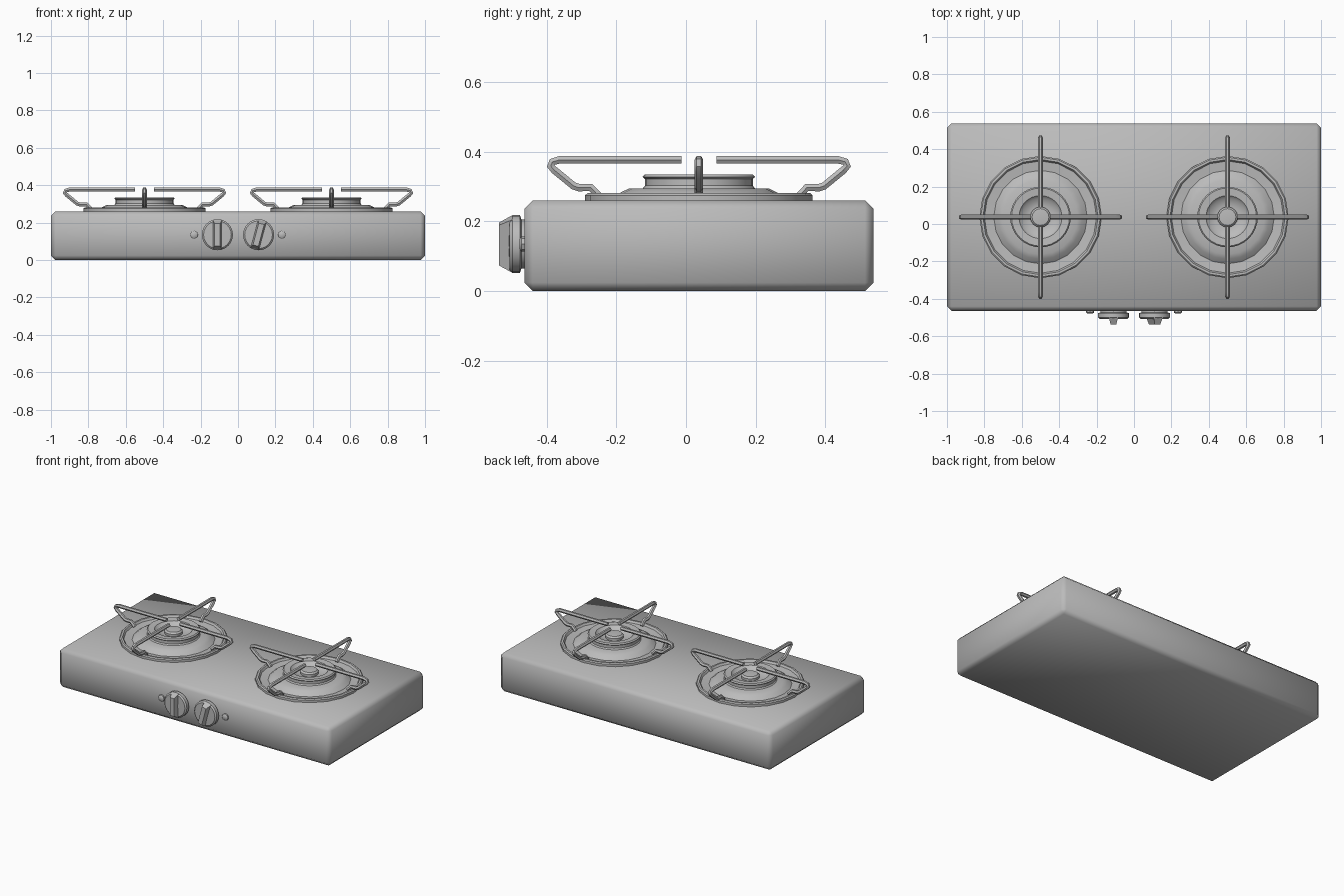
import bpy
import bmesh
from math import pi, sin, cos, radians
from mathutils import Matrix

if "Cube" in bpy.data.objects:
    bpy.data.objects.remove(bpy.data.objects["Cube"])

grey = bpy.data.materials.new("grey metal")
grey.use_nodes = True
colour = (0.5, 0.5, 0.5, 1)
grey.diffuse_color = colour
grey.node_tree.nodes["Principled BSDF"].inputs["Base Color"].default_value = colour


def finish(name, bm, matrix=Matrix(), angle=None):
    """Turn a bmesh into a shaded object."""
    bmesh.ops.recalc_face_normals(bm, faces=bm.faces)
    mesh = bpy.data.meshes.new(name)
    bm.to_mesh(mesh)
    bm.free()
    mesh.materials.append(grey)
    obj = bpy.data.objects.new(name, mesh)
    obj.matrix_world = matrix
    bpy.context.collection.objects.link(obj)
    bpy.ops.object.select_all(action='DESELECT')
    obj.select_set(True)
    bpy.context.view_layer.objects.active = obj
    if angle is None:
        bpy.ops.object.shade_smooth()
    else:
        bpy.ops.object.shade_smooth_by_angle(angle=radians(angle))
    return obj


def lathe(name, profile, sides, matrix, angle=35):
    """Spin a (radius, height) profile about z; radius 0 closes the end."""
    bm = bmesh.new()
    rings = []
    for r, z in profile:
        if r == 0:
            rings.append([bm.verts.new((0, 0, z))] * sides)
        else:
            rings.append([bm.verts.new((r * cos(2 * pi * i / sides),
                                        r * sin(2 * pi * i / sides), z))
                          for i in range(sides)])
    for low, high in zip(rings, rings[1:]):
        for i in range(sides):
            j = (i + 1) % sides
            corners = list(dict.fromkeys((low[i], low[j], high[j], high[i])))
            bm.faces.new(corners)
    return finish(name, bm, matrix, angle)


# Chamfered body, softly shaded all over
bm = bmesh.new()
bmesh.ops.create_cube(bm, size=1, matrix=Matrix.Translation((0, 0.037, 0.13))
                      @ Matrix.Diagonal((2, 1.003, 0.26, 1)))
bmesh.ops.bevel(bm, geom=bm.edges[:], offset=0.024, segments=1, affect='EDGES')
finish("body", bm)

# Burners: drip tray, flame ring, centre cap and four bent grate arms
TRAY = [(0.327, 0.255), (0.327, 0.275), (0.32, 0.281), (0.308, 0.281),
        (0.3, 0.268), (0.25, 0.263), (0.225, 0.283), (0.2, 0.295), (0.12, 0.295)]
RING = [(0.165, 0.29), (0.155, 0.303), (0.155, 0.322), (0.162, 0.328),
        (0.155, 0.335), (0.115, 0.332), (0.1, 0.315), (0.06, 0.305), (0, 0.305)]
CAP = [(0.055, 0.3), (0.055, 0.32), (0.045, 0.33), (0, 0.334)]
ARM = [(0.05, 0.377), (0.4, 0.377), (0.421, 0.371), (0.426, 0.359), (0.415, 0.347),
       (0.36, 0.302), (0.345, 0.297), (0.31, 0.297), (0.285, 0.27)]

for side, x in (("right", -0.5), ("left", 0.5)):
    place = Matrix.Translation((x, 0.037, 0))
    lathe(side + "_drip_tray", TRAY, 20, place)
    lathe(side + "_burner_ring", RING, 32, place)
    lathe(side + "_burner_cap", CAP, 16, place)
    for k in range(4):
        curve = bpy.data.curves.new(side + "_grate_arm", 'CURVE')
        curve.dimensions = '3D'
        curve.bevel_depth = 0.0125
        curve.bevel_resolution = 1
        curve.use_fill_caps = True
        curve.materials.append(grey)
        spline = curve.splines.new('POLY')
        spline.points.add(len(ARM) - 1)
        for point, (r, z) in zip(spline.points, ARM):
            point.co = (r, 0, z, 1)
        arm = bpy.data.objects.new(side + "_grate_arm", curve)
        arm.matrix_world = place @ Matrix.Rotation(k * pi / 2, 4, 'Z')
        bpy.context.collection.objects.link(arm)
        bpy.ops.object.select_all(action='DESELECT')
        arm.select_set(True)
        bpy.context.view_layer.objects.active = arm
        bpy.ops.object.convert(target='MESH')
        bpy.ops.object.shade_smooth_by_angle(angle=radians(50))

# Control knobs with tapered grips, and a small button beside each
KNOB = [(0.07, -0.01), (0.07, 0.008), (0.083, 0.012), (0.083, 0.034),
        (0.074, 0.042), (0, 0.044)]
BUTTON = [(0.022, -0.01), (0.022, 0.008), (0.015, 0.013), (0, 0.014)]

for side, s, turn in (("right", -1, 0), ("left", 1, 15)):
    front = Matrix.Translation((s * 0.11, -0.465, 0.135)) @ Matrix.Rotation(pi / 2, 4, 'X')
    lathe(side + "_knob", KNOB, 24, front)
    bm = bmesh.new()
    bmesh.ops.create_cube(bm, size=1, matrix=Matrix.Translation((0, 0, 0.053))
                          @ Matrix.Diagonal((0.05, 0.158, 0.038, 1)))
    for v in bm.verts:
        if v.co.z > 0.06:
            v.co.x *= 0.6
            v.co.y *= 0.76
    finish(side + "_knob_grip", bm, front @ Matrix.Rotation(radians(-turn), 4, 'Z'), 30)
    lathe(side + "_button", BUTTON, 8,
          Matrix.Translation((s * 0.235, -0.465, 0.135)) @ Matrix.Rotation(pi / 2, 4, 'X'))
